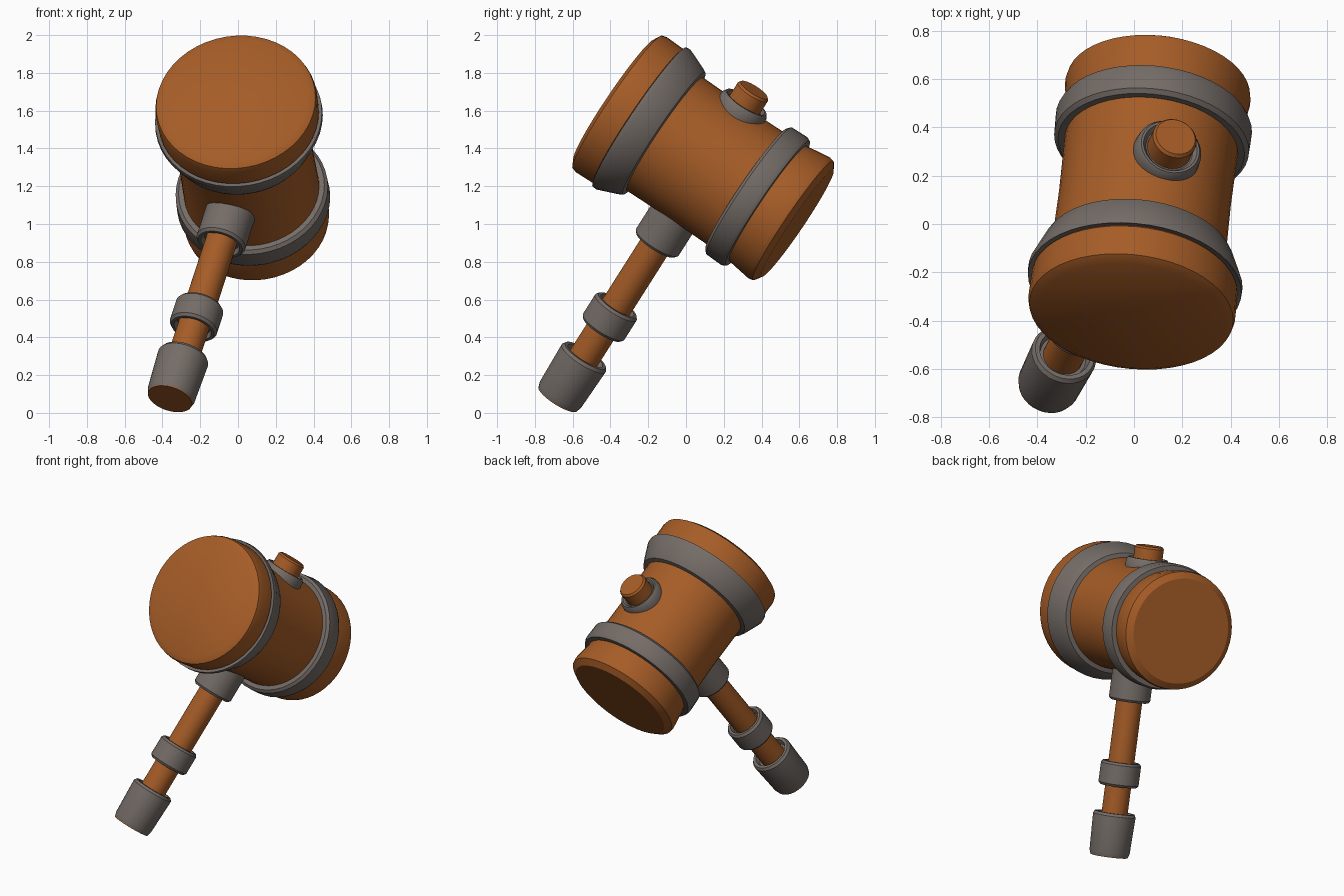
import bpy, bmesh, math
from mathutils import Vector

if "Cube" in bpy.data.objects:
    bpy.data.objects.remove(bpy.data.objects["Cube"])

def material(name, rgb):
    m = bpy.data.materials.new(name)
    m.diffuse_color = (*rgb, 1)
    m.use_nodes = True
    m.node_tree.nodes["Principled BSDF"].inputs["Base Color"].default_value = m.diffuse_color
    return m

WOOD = material("brown wood", (0.38, 0.108, 0.02))
METAL = material("warm grey metal", (0.175, 0.15, 0.135))

# Two crossing axes: the head runs front to back, the handle up through it
centre = Vector((0.045, 0.105, 1.33))
handle_dir = Vector((0.265, 0.517, 0.814)).normalized()
head_dir = Vector((0.097, 0.82, -0.564))
head_dir = (head_dir - handle_dir * head_dir.dot(handle_dir)).normalized()
handle_origin = centre + head_dir * 0.012

def lathe(name, origin, axis, side, profile, mat, closed=False, seg=40):
    """Spin (distance along axis, radius) points about an axis."""
    bm = bmesh.new()
    other = axis.cross(side)
    rings = []
    for d, r in profile:
        c = origin + axis * d
        if r == 0:
            rings.append([bm.verts.new(c)] * seg)
        else:
            rings.append([bm.verts.new(c + (side * math.cos(a) + other * math.sin(a)) * r)
                          for a in (2 * math.pi * i / seg for i in range(seg))])
    pairs = list(zip(rings, rings[1:]))
    if closed:
        pairs.append((rings[-1], rings[0]))
    for p, q in pairs:
        for i in range(seg):
            j = (i + 1) % seg
            vs = list(dict.fromkeys((p[i], p[j], q[j], q[i])))
            bm.faces.new(vs)
    bmesh.ops.recalc_face_normals(bm, faces=bm.faces)
    me = bpy.data.meshes.new(name)
    bm.to_mesh(me)
    bm.free()
    me.materials.append(mat)
    ob = bpy.data.objects.new(name, me)
    bpy.context.collection.objects.link(ob)
    bpy.ops.object.select_all(action='DESELECT')
    ob.select_set(True)
    bpy.context.view_layer.objects.active = ob
    bpy.ops.object.shade_smooth_by_angle(angle=math.radians(30))
    return ob

def head(name, profile, mat, closed=False):
    return lathe(name, centre, head_dir, handle_dir, profile, mat, closed, 48)

def shaft(name, profile, mat, closed=False):
    return lathe(name, handle_origin, handle_dir, head_dir, profile, mat, closed, 32)

# Wooden head: barrel with a flared cap at each end
head("head_barrel", [(-0.588, 0), (-0.588, 0.385), (-0.567, 0.424), (-0.54, 0.431),
                     (-0.43, 0.428), (-0.36, 0.365), (-0.25, 0.361), (0, 0.357),
                     (0.25, 0.36), (0.36, 0.362), (0.42, 0.37), (0.535, 0.386),
                     (0.56, 0.381), (0.588, 0.34), (0.588, 0)], WOOD)

# Metal bands around the head
head("front_band", [(-0.415, 0.36), (-0.418, 0.432), (-0.425, 0.444), (-0.40, 0.446),
                    (-0.29, 0.402), (-0.268, 0.39), (-0.26, 0.35)], METAL, True)
head("back_band", [(0.263, 0.35), (0.262, 0.388), (0.278, 0.405), (0.375, 0.408),
                   (0.397, 0.398), (0.40, 0.35)], METAL, True)

# Wooden handle, running into the head
shaft("handle_shaft", [(-1.45, 0), (-1.45, 0.084), (-0.3, 0.084), (-0.3, 0)], WOOD)

# Metal sleeves on the handle
def sleeve(name, low, high, radius):
    b, inner = 0.015, radius - 0.028
    shaft(name, [(low + 0.03, 0.075), (low + 0.03, inner - 0.01), (low, inner),
                 (low, radius - 0.012), (low + b, radius), (high - b, radius),
                 (high, radius - 0.012), (high, inner), (high - 0.03, inner - 0.01),
                 (high - 0.03, 0.075)], METAL, True)

sleeve("head_collar", -0.53, -0.28, 0.134)
sleeve("middle_ring", -1.08, -0.925, 0.13)

# Pommel with a wooden end disc
shaft("pommel", [(-1.53, 0.07), (-1.53, 0.122), (-1.505, 0.13), (-1.27, 0.138),
                 (-1.253, 0.127), (-1.253, 0.108), (-1.285, 0.098), (-1.285, 0.07)],
      METAL, True)
shaft("pommel_end", [(-1.535, 0), (-1.535, 0.121), (-1.525, 0.123), (-1.52, 0)], WOOD)

# Peg and its washer on top of the head
shaft("top_peg", [(0.3, 0), (0.3, 0.094), (0.462, 0.094), (0.475, 0.084), (0.475, 0)], WOOD)
shaft("peg_washer", [(0.28, 0.08), (0.28, 0.136), (0.325, 0.142), (0.375, 0.138),
                     (0.394, 0.125), (0.394, 0.115), (0.375, 0.1), (0.375, 0.08)],
      METAL, True)
